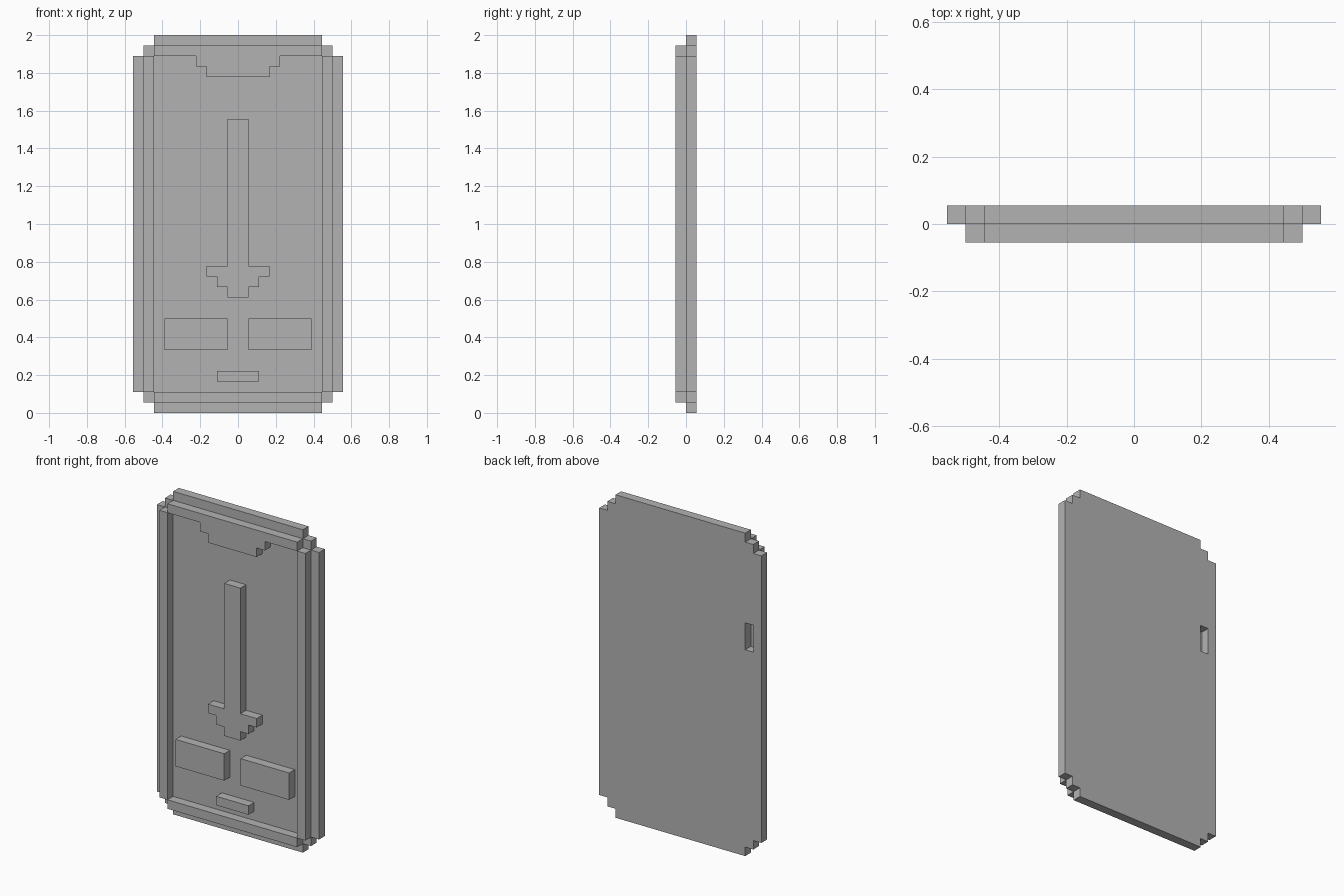
import bpy
import bmesh

if "Cube" in bpy.data.objects:
    bpy.data.objects.remove(bpy.data.objects["Cube"], do_unlink=True)

U = 2 / 36  # block unit

grey = bpy.data.materials.new("plain_grey")
grey.use_nodes = True
grey.diffuse_color = (0.45, 0.45, 0.45, 1)
grey.node_tree.nodes["Principled BSDF"].inputs["Base Color"].default_value = (0.45, 0.45, 0.45, 1)


def rect(x0, x1, z0, z1):
    return [(x0, z0), (x1, z0), (x1, z1), (x0, z1)]


def symmetric(half):
    """Close a right-hand outline with its mirror image."""
    return half + [(-x, z) for x, z in reversed(half)]


def slab(name, loops, mid_y):
    """One block thick slab from an outline and optional hole outlines."""
    bm = bmesh.new()
    edges = []
    for loop in loops:
        vs = [bm.verts.new((x * U, mid_y * U, z * U)) for x, z in loop]
        edges += [bm.edges.new((v, vs[i - 1])) for i, v in enumerate(vs)]
    if len(loops) == 1:
        bm.faces.new(vs)
    else:
        bmesh.ops.triangle_fill(bm, use_beauty=True, edges=edges, normal=(0, -1, 0))
    bmesh.ops.recalc_face_normals(bm, faces=bm.faces[:])
    mesh = bpy.data.meshes.new(name)
    bm.to_mesh(mesh)
    bm.free()
    mesh.materials.append(grey)
    obj = bpy.data.objects.new(name, mesh)
    bpy.context.collection.objects.link(obj)
    thick = obj.modifiers.new("thickness", "SOLIDIFY")
    thick.thickness = U
    thick.offset = 0
    return obj


FRONT, BACK = -0.5, 0.5

# Back panel with stepped corners and a handle slot
panel = symmetric([(8, 0), (8, 1), (9, 1), (9, 2), (10, 2),
                   (10, 34), (9, 34), (9, 35), (8, 35), (8, 36)])
slab("back_panel", [panel, rect(-9, -8, 23, 26)], BACK)

# Raised rim, with a stepped tab on the top bar
slab("rim_top", [symmetric([(3, 32), (3, 33), (4, 33), (4, 34), (8, 34), (8, 35)])], FRONT)
slab("rim_bottom", [rect(-8, 8, 1, 2)], FRONT)
for side, s in (("left", 1), ("right", -1)):
    slab("rim_" + side, [rect(8 * s, 9 * s, 2, 34)], FRONT)
    slab("wide_block_" + side, [rect(s, 7 * s, 6, 9)], FRONT)

# Downward arrow and small lower block
slab("arrow", [symmetric([(1, 11), (1, 12), (2, 12), (2, 13), (3, 13),
                          (3, 14), (1, 14), (1, 28)])], FRONT)
slab("small_block", [rect(-2, 2, 3, 4)], FRONT)
